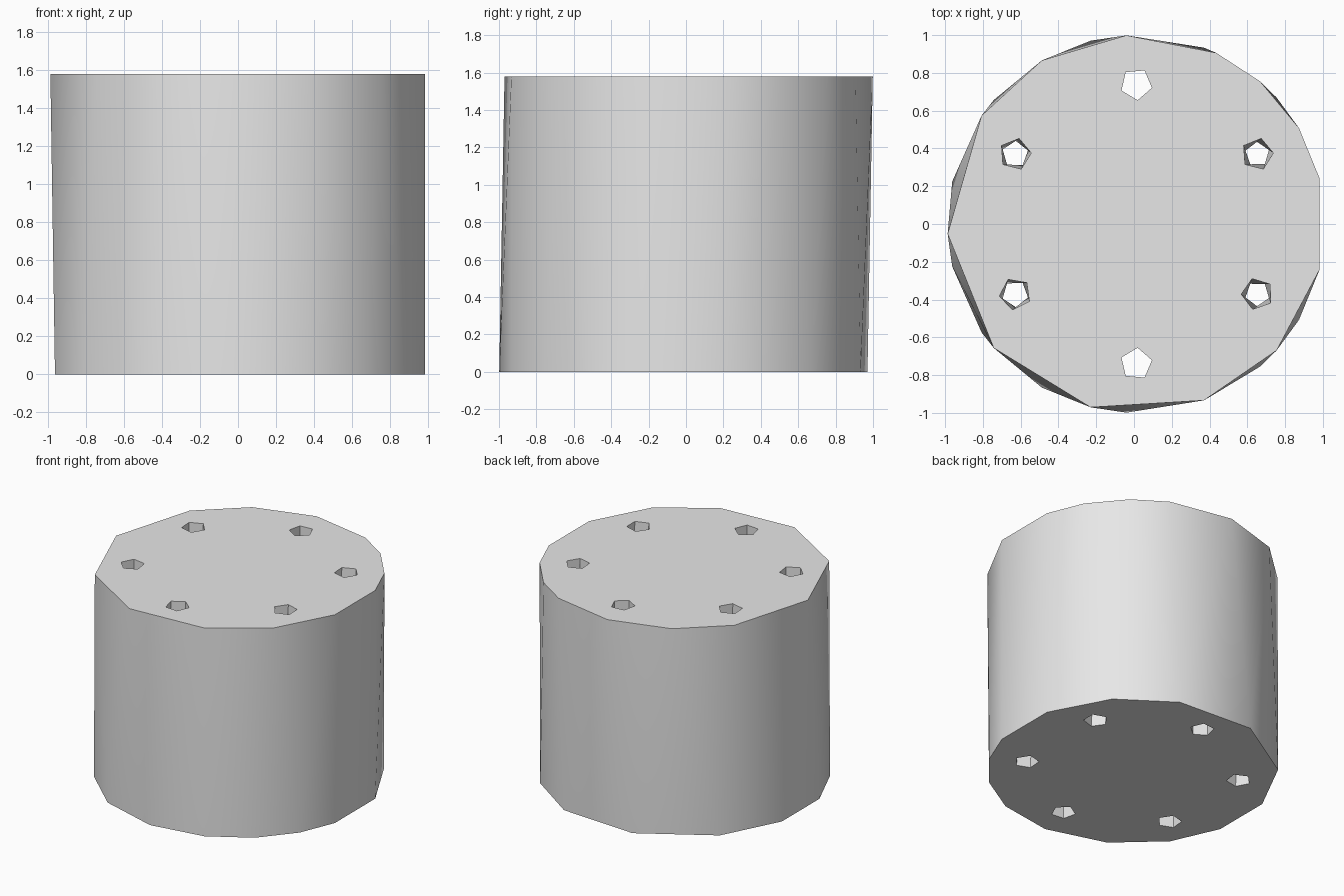
import bpy
import bmesh
from math import cos, sin, radians
from mathutils import Vector

HEIGHT = 1.58
CENTRE = Vector((0.012, 0, 0))

cube = bpy.data.objects.get("Cube")
if cube:
    bpy.data.objects.remove(cube, do_unlink=True)


def polar(angle, radius, z=0.0):
    a = radians(angle)
    return Vector((radius * cos(a), radius * sin(a), z))


def make_material(name, colour):
    mat = bpy.data.materials.new(name)
    mat.use_nodes = True
    mat.diffuse_color = colour
    for node in mat.node_tree.nodes:
        if node.type == "BSDF_PRINCIPLED":
            node.inputs["Base Color"].default_value = colour
    return mat


# Uneven corner angles of the two rims
top_angles = [93, 65, 49, 30.5, 14, -14, -42, -69, 256, 221, 183, 145, 120]
bottom_angles = [-93, -120, -145, -167, 167, 139, 104, 69, 42, 14, -14,
                 -30.5, -49, -69]

bm = bmesh.new()

# Drum wall: skin stretched between the rims, without its caps
for angles, z in ((top_angles, HEIGHT), (bottom_angles, 0.0)):
    for angle in angles:
        bm.verts.new(CENTRE + polar(angle, 1.0, z))
bmesh.ops.convex_hull(bm, input=bm.verts[:])
bm.normal_update()
caps = [f for f in bm.faces if abs(f.normal.z) > 0.9]
bmesh.ops.delete(bm, geom=caps, context="FACES")
inner = [e for e in bm.edges if not e.link_faces]
bmesh.ops.delete(bm, geom=inner, context="EDGES")
loose = [v for v in bm.verts if not v.link_faces]
bmesh.ops.delete(bm, geom=loose, context="VERTS")
for face in bm.faces:
    face.smooth = True


# Five-sided through holes, slightly twisted from top to bottom
def add_hole(angle, top_phase, bottom_phase):
    step = 72
    turn = (bottom_phase - top_phase + step / 2) % step - step / 2
    middle = CENTRE + polar(angle, 0.74)
    rings = []
    for phase, z in ((top_phase, HEIGHT), (top_phase + turn, 0.0)):
        rings.append([bm.verts.new(middle + polar(phase + step * i, 0.085, z))
                      for i in range(5)])
    upper, lower = rings
    for i in range(5):
        j = (i + 1) % 5
        bm.faces.new((upper[i], upper[j], lower[j]))
        bm.faces.new((upper[i], lower[j], lower[i]))


for angle, top_phase, bottom_phase in ((90, -85, -85), (30, 76, -37),
                                       (-30, 37, -76), (-90, 85, 85),
                                       (210, 44, -76), (150, 76, -44)):
    add_hole(angle, top_phase, bottom_phase)

# Flat caps filled around the holes
for z in (0.0, HEIGHT):
    rim = [e for e in bm.edges if e.is_boundary
           and all(abs(v.co.z - z) < 0.001 for v in e.verts)]
    bmesh.ops.triangle_fill(bm, edges=rim, use_beauty=True,
                            normal=Vector((0, 0, 1)))
bmesh.ops.recalc_face_normals(bm, faces=bm.faces[:])

mesh = bpy.data.meshes.new("perforated_drum")
bm.to_mesh(mesh)
bm.free()
mesh.materials.append(make_material("light grey", (0.8, 0.8, 0.8, 1)))

drum = bpy.data.objects.new("perforated_drum", mesh)
bpy.context.collection.objects.link(drum)
bpy.ops.object.select_all(action="DESELECT")
drum.select_set(True)
bpy.context.view_layer.objects.active = drum
bpy.ops.object.shade_smooth_by_angle(angle=radians(30))
